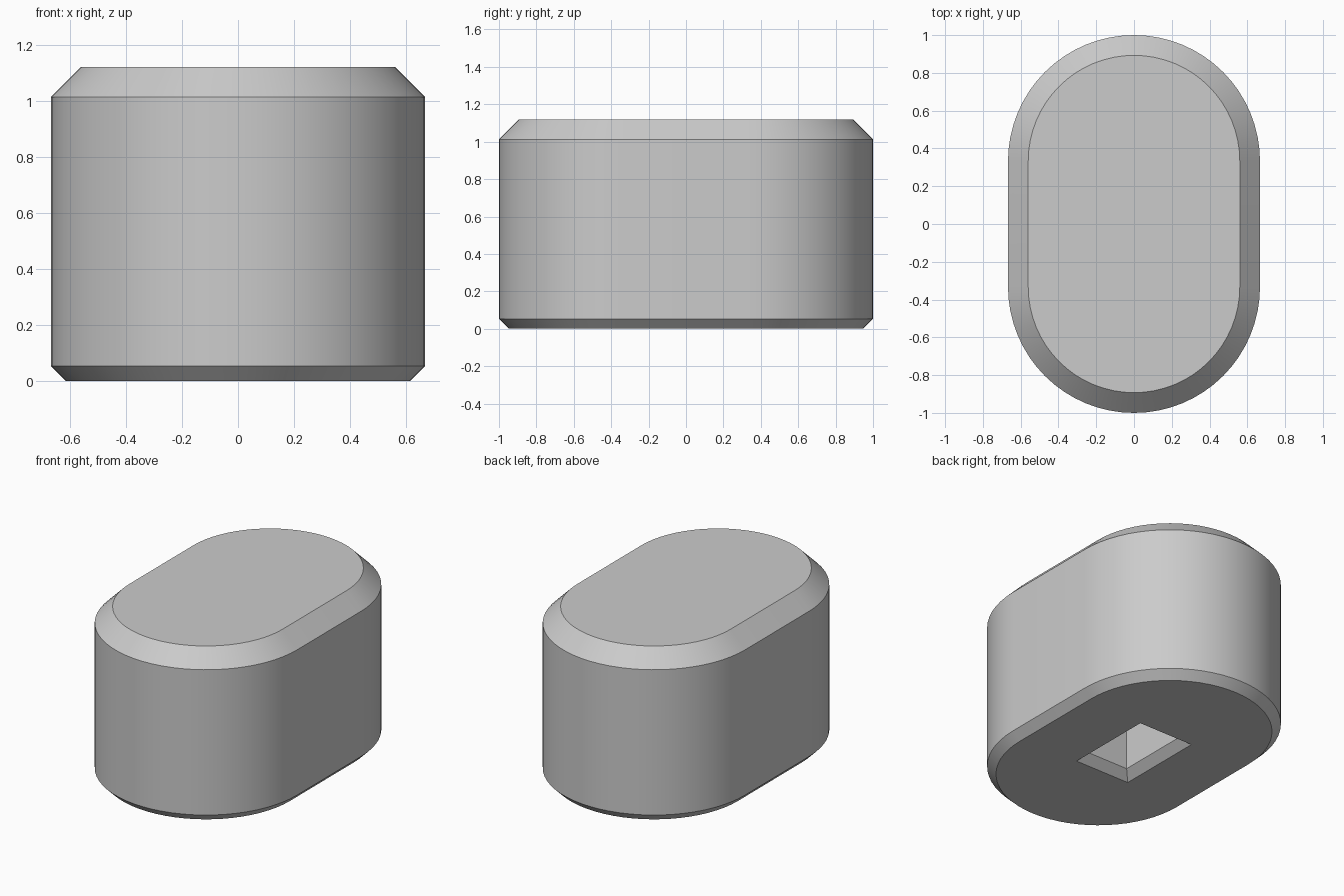
import bpy, bmesh, math

old = bpy.data.objects.get("Cube")
if old:
    bpy.data.objects.remove(old, do_unlink=True)

RADIUS, STRAIGHT, HEIGHT = 0.667, 0.333, 1.12
TOP_CHAMFER, LOW_CHAMFER = 0.107, 0.053
POCKET_X, POCKET_Y, POCKET_DEPTH = 0.2, 0.297, 0.7
SEGMENTS = 32

grey = bpy.data.materials.new("light grey")
grey.use_nodes = True
grey.diffuse_color = (0.6, 0.6, 0.6, 1)
grey.node_tree.nodes["Principled BSDF"].inputs["Base Color"].default_value = (0.6, 0.6, 0.6, 1)


def stadium(inset):
    """Outline of two half circles joined by straight sides."""
    r = RADIUS - inset
    points = []
    for start, centre in ((0, STRAIGHT), (math.pi, -STRAIGHT)):
        for i in range(SEGMENTS + 1):
            a = start + math.pi * i / SEGMENTS
            points.append((r * math.cos(a), centre + r * math.sin(a)))
    return points


def rectangle(inset):
    x, y = POCKET_X - inset, POCKET_Y - inset
    return [(x, y), (-x, y), (-x, -y), (x, -y)]


def loft(name, outline, levels):
    """Closed solid through copies of an outline, each with an inset and height."""
    bm = bmesh.new()
    rings = [[bm.verts.new((x, y, z)) for x, y in outline(inset)] for inset, z in levels]
    for low, high in zip(rings, rings[1:]):
        for i in range(len(low)):
            j = (i + 1) % len(low)
            bm.faces.new((low[i], low[j], high[j], high[i]))
    bm.faces.new(rings[0][::-1])
    bm.faces.new(rings[-1])
    bmesh.ops.recalc_face_normals(bm, faces=bm.faces)
    mesh = bpy.data.meshes.new(name)
    bm.to_mesh(mesh)
    bm.free()
    mesh.materials.append(grey)
    obj = bpy.data.objects.new(name, mesh)
    bpy.context.collection.objects.link(obj)
    return obj


# Rounded body with chamfered rims
body = loft("body", stadium, [
    (LOW_CHAMFER, 0), (0, LOW_CHAMFER),
    (0, HEIGHT - TOP_CHAMFER), (TOP_CHAMFER, HEIGHT)])

# Rectangular socket in the underside with a chamfered mouth
cutter = loft("socket_cutter", rectangle, [
    (-LOW_CHAMFER, -LOW_CHAMFER), (LOW_CHAMFER, LOW_CHAMFER),
    (LOW_CHAMFER, POCKET_DEPTH)])
cutter.hide_render = True

cut = body.modifiers.new("socket", 'BOOLEAN')
cut.operation = 'DIFFERENCE'
cut.solver = 'EXACT'
cut.object = cutter

bpy.ops.object.select_all(action='DESELECT')
body.select_set(True)
bpy.context.view_layer.objects.active = body
bpy.ops.object.modifier_apply(modifier=cut.name)
bpy.data.objects.remove(cutter, do_unlink=True)
bpy.ops.object.shade_smooth_by_angle(angle=math.radians(30))
